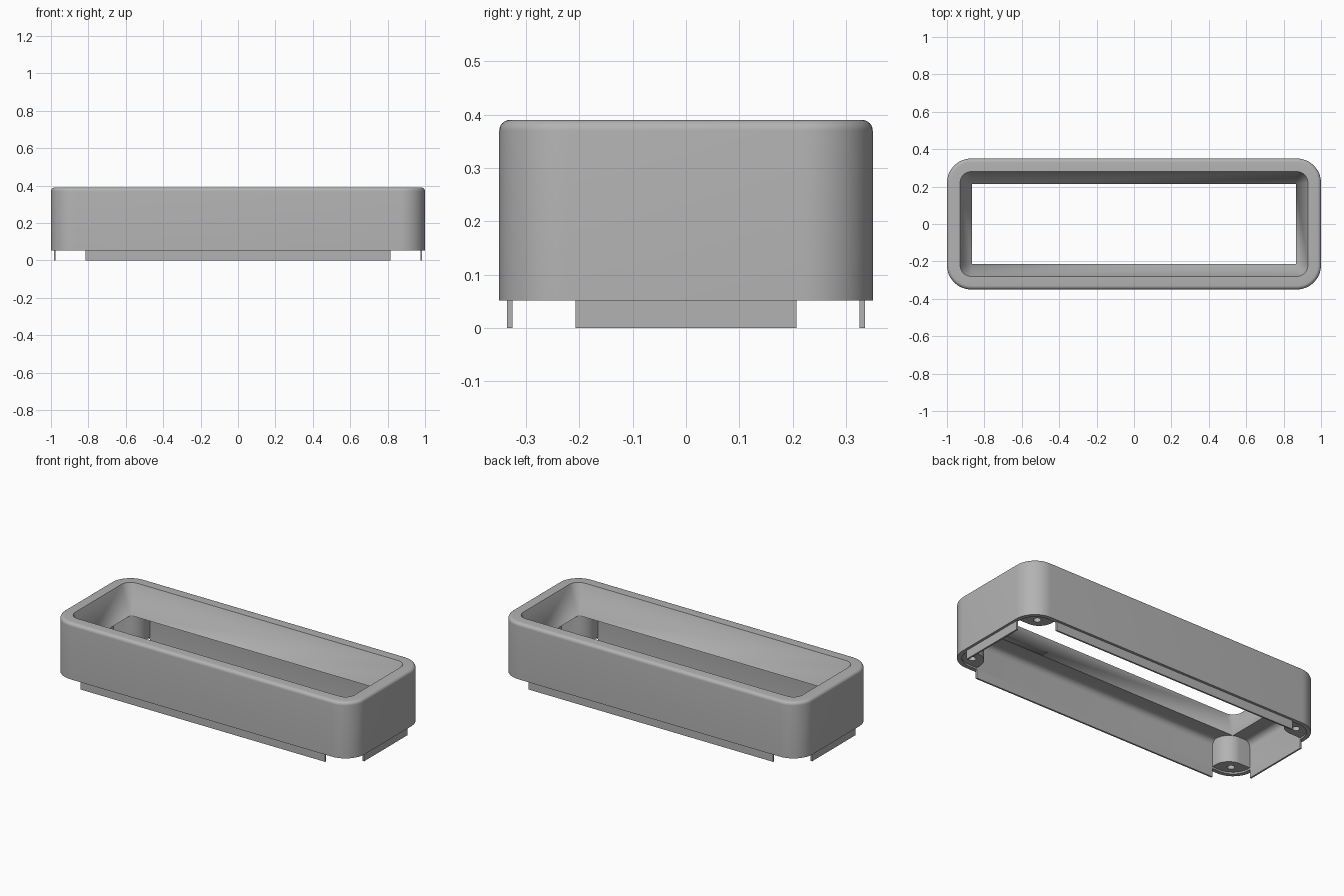
import bpy, bmesh
from math import pi, sin, cos, radians

if "Cube" in bpy.data.objects:
    bpy.data.objects.remove(bpy.data.objects["Cube"], do_unlink=True)

grey = bpy.data.materials.new("plain grey")
grey.use_nodes = True
grey.diffuse_color = (0.45, 0.45, 0.45, 1)
grey.node_tree.nodes["Principled BSDF"].inputs["Base Color"].default_value = grey.diffuse_color

HX, HY, R = 1.0, 0.35, 0.13      # outer half sizes and corner radius
RIM = 0.052                      # height of the housing's lower edge
WALL = 0.025
SOFFIT = 0.222                   # underside of the funnel


def finish(bm, name, smooth=True):
    bmesh.ops.remove_doubles(bm, verts=bm.verts, dist=1e-5)
    bmesh.ops.recalc_face_normals(bm, faces=bm.faces)
    mesh = bpy.data.meshes.new(name)
    bm.to_mesh(mesh)
    bm.free()
    mesh.materials.append(grey)
    ob = bpy.data.objects.new(name, mesh)
    bpy.context.collection.objects.link(ob)
    if smooth:
        smooth_shade(ob)
    return ob


def smooth_shade(ob):
    bpy.ops.object.select_all(action='DESELECT')
    ob.select_set(True)
    bpy.context.view_layer.objects.active = ob
    bpy.ops.object.shade_smooth_by_angle(angle=radians(30))


def arc(cx, cy, r, a0, a1, n=12):
    return [(cx + r * cos(a0 + (a1 - a0) * i / n),
             cy + r * sin(a0 + (a1 - a0) * i / n)) for i in range(n + 1)]


def ring(inset, r):
    """Rounded rectangle, moved inward from the outer wall."""
    cx, cy = HX - inset - r, HY - inset - r
    pts = []
    for k, (sx, sy) in enumerate([(1, 1), (-1, 1), (-1, -1), (1, -1)]):
        pts += arc(sx * cx, sy * cy, r, k * pi / 2, (k + 1) * pi / 2)
    return pts


# Housing: one closed wall section swept round the rounded rectangle
section = [(0, RIM)]
section += arc(0.02, 0.37, 0.02, pi, pi / 2, 6)             # rounded top edge
section += [(0.07, 0.39), (0.135, SOFFIT)]                  # sloping funnel
section += arc(WALL + 0.035, SOFFIT - 0.035, 0.035, pi / 2, pi, 6)
section += [(WALL, RIM)]

bm = bmesh.new()
loops = [[bm.verts.new((x, y, z)) for x, y in ring(d, max(R - d, 0.0))]
         for d, z in section]
for a, b in zip(loops, loops[1:] + loops[:1]):
    for i in range(len(a)):
        j = (i + 1) % len(a)
        bm.faces.new((a[i], a[j], b[j], b[i]))
bmesh.ops.dissolve_degenerate(bm, dist=1e-5, edges=bm.edges)
finish(bm, "housing")


# Locating tabs under each wall, flush with the inner face
def tab(name, x, y, lx, ly):
    bm = bmesh.new()
    bmesh.ops.create_cube(bm, size=1)
    for v in bm.verts:
        v.co = (x + v.co.x * lx, y + v.co.y * ly, (v.co.z + 0.5) * RIM)
    finish(bm, name, False)


for s, side, end in ((-1, "front", "right"), (1, "back", "left")):
    tab(side + "_tab", 0, s * 0.33, 1.63, 0.01)
    tab(end + "_tab", s * 0.98, 0, 0.01, 0.414)

# Corner bosses with a screw hole in the underside
outline = arc(0.87, 0.22, 0.115, 0, pi / 2)
outline += [(0.815, 0.335)]
outline += arc(0.905, 0.297, 0.09, pi, 1.5 * pi)
outline += [(0.985, 0.207)]
FLOOR = RIM + 0.01

for sx, end in ((-1, "right"), (1, "left")):
    for sy, side in ((-1, "front"), (1, "back")):
        bm = bmesh.new()
        face = bm.faces.new([bm.verts.new((sx * x, sy * y, FLOOR)) for x, y in outline])
        top = bmesh.ops.extrude_face_region(bm, geom=[face])["geom"]
        for v in top:
            if isinstance(v, bmesh.types.BMVert):
                v.co.z = SOFFIT + 0.004
        boss = finish(bm, f"{side}_{end}_boss", False)

        bm = bmesh.new()
        bmesh.ops.create_cone(bm, cap_ends=True, segments=24, radius1=0.02,
                              radius2=0.02, depth=0.16)
        for v in bm.verts:
            v.co.x += sx * 0.895
            v.co.y += sy * 0.268
            v.co.z += FLOOR
        cutter = finish(bm, "hole_cutter", False)
        cutter.hide_render = True

        mod = boss.modifiers.new("screw_hole", 'BOOLEAN')
        mod.operation = 'DIFFERENCE'
        mod.solver = 'EXACT'
        mod.object = cutter
        bpy.context.view_layer.objects.active = boss
        bpy.ops.object.modifier_apply(modifier=mod.name)
        bpy.data.objects.remove(cutter, do_unlink=True)
        smooth_shade(boss)
